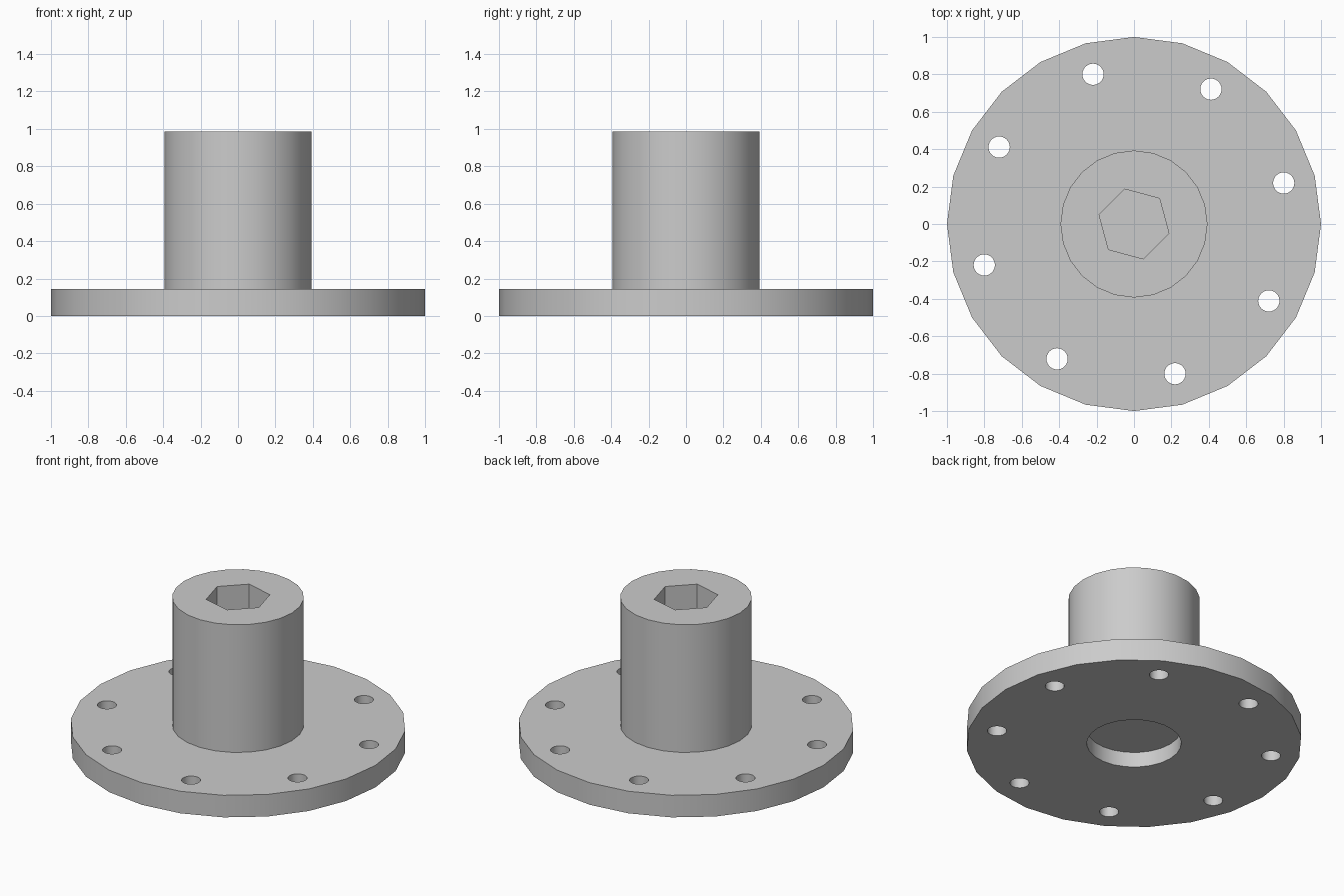
import bpy
import bmesh
from math import cos, sin, radians

cube = bpy.data.objects.get("Cube")
if cube:
    bpy.data.objects.remove(cube, do_unlink=True)

SIDES = 24
FLANGE_TOP, HUB_TOP = 0.145, 0.985
BORE_TOP, SOCKET_FLOOR = 0.10, 0.5

grey = bpy.data.materials.new("plain grey")
grey.use_nodes = True
colour = (0.6, 0.6, 0.6, 1)
grey.diffuse_color = colour
grey.node_tree.nodes["Principled BSDF"].inputs["Base Color"].default_value = colour


def add_object(name, bm):
    bmesh.ops.recalc_face_normals(bm, faces=bm.faces)
    mesh = bpy.data.meshes.new(name)
    bm.to_mesh(mesh)
    bm.free()
    mesh.materials.append(grey)
    obj = bpy.data.objects.new(name, mesh)
    bpy.context.collection.objects.link(obj)
    return obj


def revolve(name, profile):
    """Closed solid from (radius, height) rings, capped at both ends."""
    bm = bmesh.new()
    rings = []
    for r, z in profile:
        angles = [radians(360 * i / SIDES) for i in range(SIDES)]
        rings.append([bm.verts.new((r * cos(a), r * sin(a), z)) for a in angles])
    for low, high in zip(rings, rings[1:]):
        for i in range(SIDES):
            j = (i + 1) % SIDES
            bm.faces.new((low[i], low[j], high[j], high[i]))
    bm.faces.new(rings[0])
    bm.faces.new(rings[-1])
    return add_object(name, bm)


def add_prism(bm, x, y, radius, sides, z0, z1, turn=0):
    angles = [radians(turn + 360 * i / sides) for i in range(sides)]
    base = bm.faces.new([bm.verts.new((x + radius * cos(a), y + radius * sin(a), z0))
                         for a in angles])
    top = bmesh.ops.extrude_face_region(bm, geom=[base])["geom"]
    bmesh.ops.translate(bm, vec=(0, 0, z1 - z0),
                        verts=[v for v in top if isinstance(v, bmesh.types.BMVert)])


# Flange, hub and shallow bore underneath as one turned solid
flange = revolve("flanged_hub", [
    (0.282, BORE_TOP), (0.282, 0), (1, 0), (1, FLANGE_TOP),
    (0.393, FLANGE_TOP), (0.393, HUB_TOP)])

# Bolt holes and hexagonal socket cutter
bm = bmesh.new()
for k in range(8):
    a = radians(15.3 + 45 * k)
    add_prism(bm, 0.83 * cos(a), 0.83 * sin(a), 0.057, SIDES, -0.1, FLANGE_TOP + 0.1)
add_prism(bm, 0, 0, 0.193, 6, SOCKET_FLOOR, HUB_TOP + 0.1, turn=-15)
cutter = add_object("hole_cutter", bm)
cutter.hide_render = True

cut = flange.modifiers.new("holes", "BOOLEAN")
cut.operation = "DIFFERENCE"
cut.solver = "EXACT"
cut.object = cutter

# Apply the cut, then shade smooth with sharp rims
bpy.ops.object.select_all(action="DESELECT")
flange.select_set(True)
bpy.context.view_layer.objects.active = flange
bpy.ops.object.modifier_apply(modifier=cut.name)
bpy.data.objects.remove(cutter, do_unlink=True)
bpy.ops.object.shade_smooth_by_angle(angle=radians(30))
